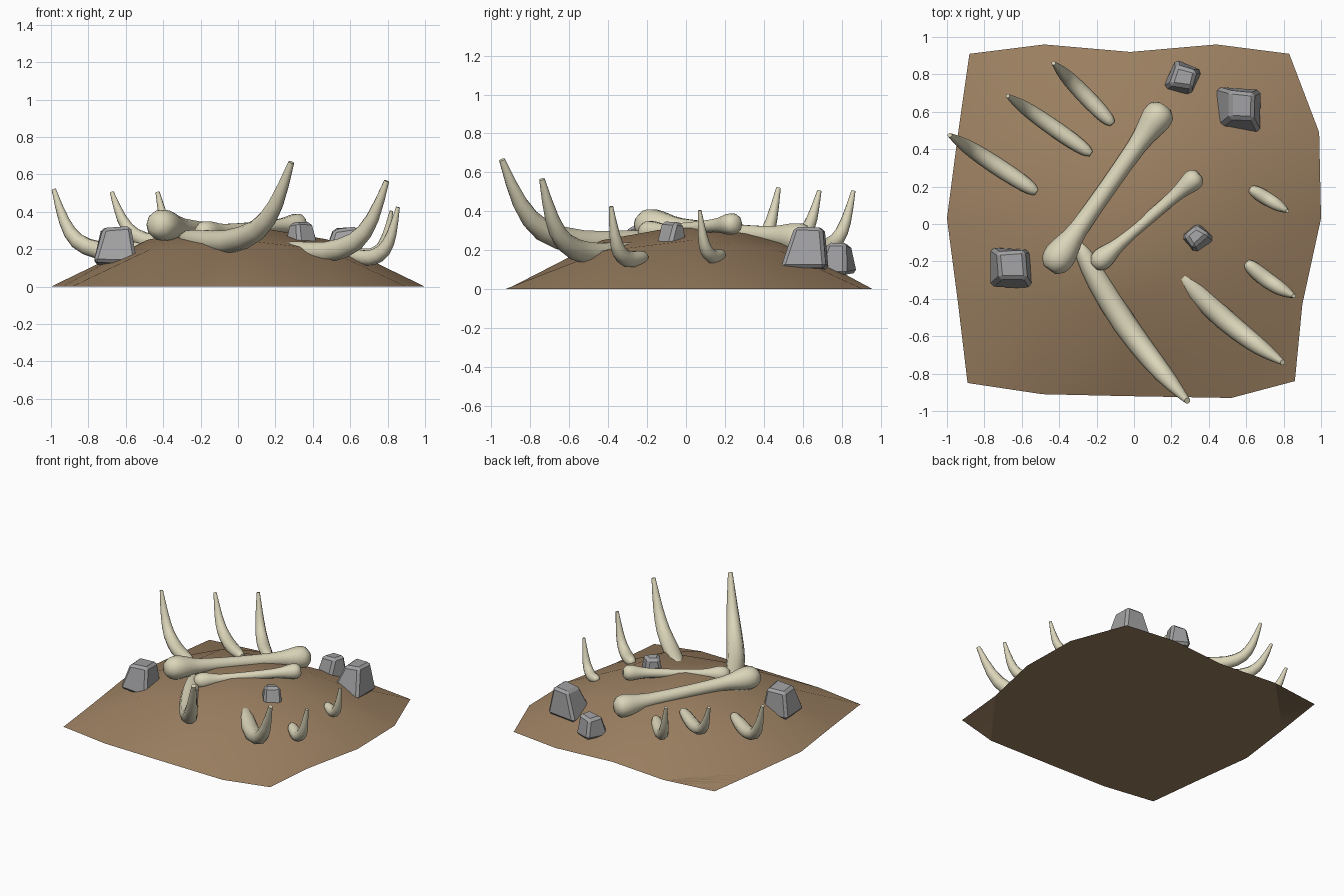
import bpy, bmesh, math, random
from mathutils import Vector, Matrix

if "Cube" in bpy.data.objects:
    bpy.data.objects.remove(bpy.data.objects["Cube"])


def material(name, rgb):
    m = bpy.data.materials.new(name)
    m.diffuse_color = (*rgb, 1)
    m.use_nodes = True
    m.node_tree.nodes["Principled BSDF"].inputs["Base Color"].default_value = m.diffuse_color
    return m


EARTH = material("earth", (0.33, 0.215, 0.12))
BONE = material("bone", (0.70, 0.66, 0.48))
STONE = material("stone", (0.36, 0.36, 0.37))


def finish(bm, name, mat, smooth=None):
    bmesh.ops.recalc_face_normals(bm, faces=bm.faces)
    me = bpy.data.meshes.new(name)
    bm.to_mesh(me)
    bm.free()
    ob = bpy.data.objects.new(name, me)
    bpy.context.collection.objects.link(ob)
    me.materials.append(mat)
    if smooth:
        bpy.ops.object.select_all(action='DESELECT')
        ob.select_set(True)
        bpy.context.view_layer.objects.active = ob
        bpy.ops.object.shade_smooth_by_angle(angle=math.radians(smooth))
    return ob


def spline(pts, steps=2):
    """Smooth (x, y, z, radius) path through the given points."""
    p = [Vector(q) for q in pts]
    p = [2 * p[0] - p[1]] + p + [2 * p[-1] - p[-2]]
    out = []
    for i in range(1, len(p) - 2):
        a, b, c, d = p[i - 1:i + 3]
        for k in range(steps):
            t = k / steps
            out.append(0.5 * (2 * b + (c - a) * t + (2 * a - 5 * b + 4 * c - d) * t * t
                              + (3 * b - a - 3 * c + d) * t ** 3))
    return out + [p[-2]]


def tube(name, pts, sides=10):
    path = spline(pts)
    bm = bmesh.new()
    rings = []
    for i, q in enumerate(path):
        d = path[min(i + 1, len(path) - 1)] - path[max(i - 1, 0)]
        d = Vector(d[:3]).normalized()
        u = d.cross(Vector((0, 0, 1))).normalized()
        v = u.cross(d)
        r = max(q[3], 0.008)
        rings.append([bm.verts.new(Vector(q[:3]) + r * (u * math.cos(a) + v * math.sin(a)))
                      for a in (2 * math.pi * k / sides for k in range(sides))])
    for a, b in zip(rings, rings[1:]):
        for k in range(sides):
            n = (k + 1) % sides
            bm.faces.new((a[k], a[n], b[n], b[k]))
    bm.faces.new(rings[0])
    bm.faces.new(rings[-1])
    return finish(bm, name, BONE, 50)


# Mound: coarse grid, uneven outline, flat underside; height falls off by grid steps
front = [(-.89, -.85), (-.49, -.91), (-.05, -.92), (.52, -.93), (.86, -.84)]
back = [(-.88, .91), (-.48, .96), (-.02, .92), (.44, .96), (.83, .91)]
sides = {1: (-.94, .90), 2: (-1, 1), 3: (-.94, .99)}
bm = bmesh.new()
g = []
for j in range(5):
    row = []
    for i in range(5):
        x, y, z = (i - 2) * .48, .03 + (j - 2) * .46, 0
        if j in (0, 4):
            x, y = (front if j == 0 else back)[i]
        elif i in (0, 4):
            x = sides[j][i // 4]
        else:
            z = (.335, .252, .195)[abs(i - 2) + abs(j - 2)]
        row.append(bm.verts.new((x, y, z)))
    g.append(row)
for j in range(4):
    for i in range(4):
        bm.faces.new((g[j][i], g[j][i + 1], g[j + 1][i + 1], g[j + 1][i]))
bm.faces.new(g[0] + [g[j][4] for j in range(1, 4)] + g[4][::-1] + [g[j][0] for j in (3, 2, 1)])
finish(bm, "mound", EARTH, 25)


# Ribs share one profile: (fraction along, lift, thickness), bowed slightly sideways
RIB = [(0, .05, .35), (.06, .04, .7), (.22, .01, .94), (.48, 0, 1), (.73, .15, .87),
       (.88, .48, .62), (1, 1, .25)]


def rib(name, base, tip, low, top, r, bow=0.0):
    a, b = Vector(base), Vector(tip)
    side = Vector(((b - a).y, -(b - a).x)) * bow
    pts = []
    for t, lift, thick in RIB:
        p = a.lerp(b, t) + side * math.sin(math.pi * t)
        pts.append((p.x, p.y, low + (top - low) * lift, r * thick))
    tube(name, pts)


rib("front_rib_large", (-.295, -.11), (.285, -.945), .24, .665, .065, .04)
rib("front_rib_medium", (.23, -.25), (.795, -.74), .185, .565, .058, .04)
rib("right_rib_small", (.60, -.205), (.855, -.385), .155, .425, .043, .04)
rib("right_rib_smallest", (.62, .19), (.82, .07), .17, .405, .037)
rib("left_rib_front", (-.52, .17), (-.985, .475), .195, .52, .048)
rib("left_rib_middle", (-.23, .375), (-.675, .685), .235, .505, .045)
rib("left_rib_back", (-.115, .535), (-.43, .86), .205, .505, .045)

# Long bones: straight shafts with swollen ends (fraction along, thickness)
SHAFT = [(0, .47), (.035, .88), (.09, 1), (.16, .82), (.25, .6), (.5, .54), (.75, .6),
         (.85, .78), (.92, .96), (.97, .88), (1, .47)]


def long_bone(name, a, b, r):
    a, b = Vector(a), Vector(b)
    tube(name, [(*a.lerp(b, t), r * k) for t, k in SHAFT])


long_bone("long_bone_large", (-.45, -.245, .335), (.165, .63, .255), .085)
long_bone("long_bone_small", (-.215, -.225, .29), (.35, .265, .338), .058)


# Rocks: chipped blocks, narrower at the top
def rock(name, centre, size, height, turn, lean, seed):
    rnd = random.Random(seed)
    bm = bmesh.new()
    bmesh.ops.create_cube(bm, size=1)
    for v in bm.verts:
        up = v.co.z > 0
        k = size * (.62 if up else 1)
        v.co.x = v.co.x * k + lean * up + rnd.uniform(-.015, .015)
        v.co.y = v.co.y * k + lean * up + rnd.uniform(-.015, .015)
        v.co.z = v.co.z * height + rnd.uniform(-.012, .012)
    bmesh.ops.bevel(bm, geom=bm.edges[:], offset=.018, segments=1, affect='EDGES')
    bm.transform(Matrix.Translation(centre) @ Matrix.Rotation(math.radians(turn), 4, 'Z'))
    finish(bm, name, STONE)


rock("rock_left", (-.66, -.235, .22), .215, .19, 3, .012, 1)
rock("rock_middle", (.335, -.08, .275), .15, .14, 42, .01, 2)
rock("rock_right", (.56, .605, .21), .225, .21, -3, .022, 3)
rock("rock_back", (.26, .78, .155), .16, .155, -18, .005, 4)
